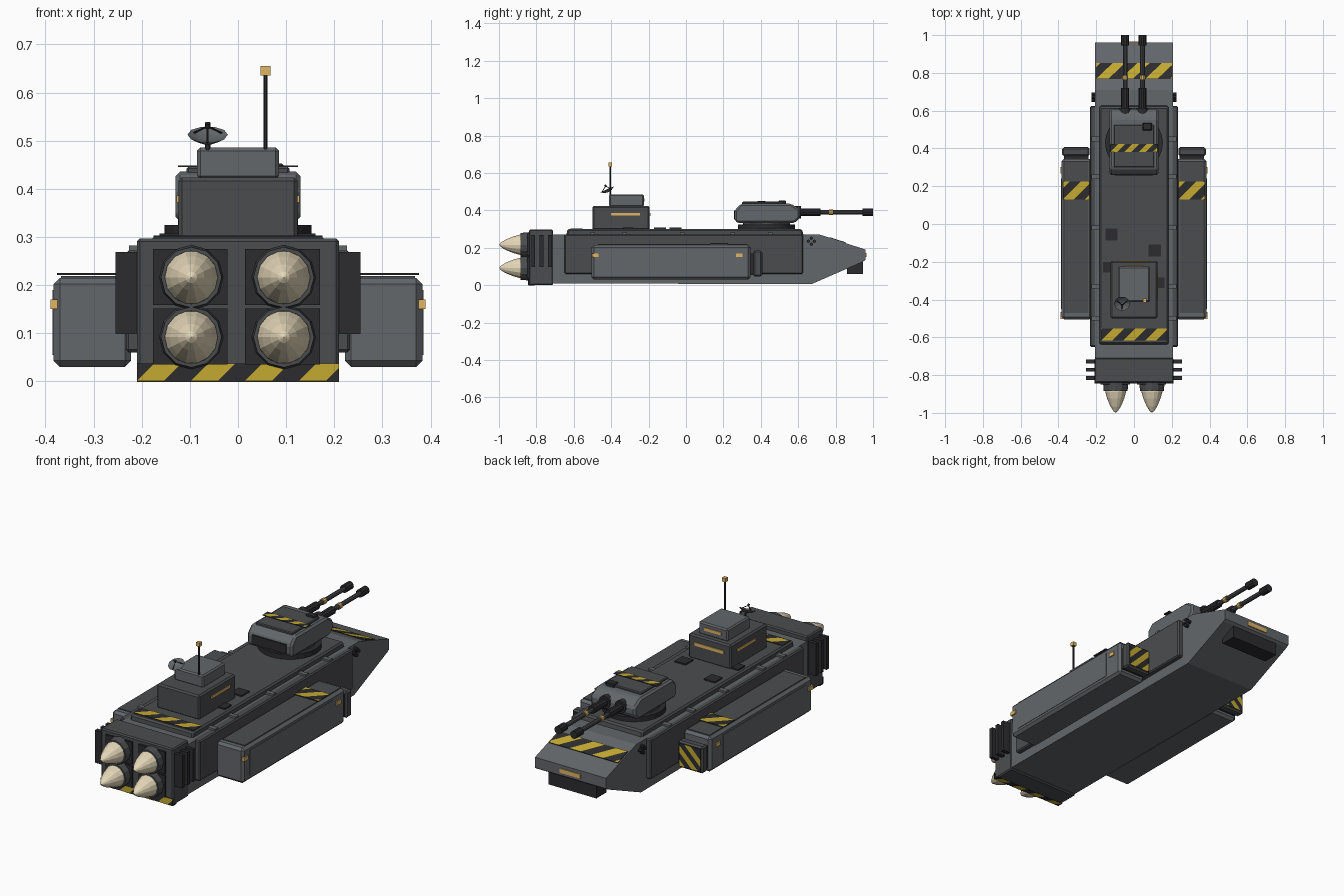
import bpy, bmesh, math
from mathutils import Matrix, Vector, Euler

if "Cube" in bpy.data.objects:
    bpy.data.objects.remove(bpy.data.objects["Cube"])

def mat(name, r, g, b):
    m = bpy.data.materials.new(name)
    m.diffuse_color = (r, g, b, 1)
    m.use_nodes = True
    m.node_tree.nodes["Principled BSDF"].inputs["Base Color"].default_value = m.diffuse_color
    return m

HULL = mat("hull_grey", 0.125, 0.135, 0.145)
DARK = mat("dark_grey", 0.07, 0.073, 0.078)
BLACK = mat("black", 0.025, 0.025, 0.028)
YELLOW = mat("hazard_yellow", 0.55, 0.40, 0.03)
GOLD = mat("lamp_gold", 0.75, 0.46, 0.13)
CREAM = mat("engine_cream", 0.78, 0.68, 0.48)

def finish(name, bm, m, bevel=0):
    bmesh.ops.recalc_face_normals(bm, faces=bm.faces)
    me = bpy.data.meshes.new(name)
    bm.to_mesh(me)
    bm.free()
    ob = bpy.data.objects.new(name, me)
    bpy.context.collection.objects.link(ob)
    me.materials.append(m)
    if bevel:
        b = ob.modifiers.new("bevel", 'BEVEL')
        b.width, b.segments = bevel, 1
    return ob

def box(name, x, y, z, m, bevel=0):
    """Box from (min, max) ranges."""
    bm = bmesh.new()
    bmesh.ops.create_cube(bm, size=1)
    for v in bm.verts:
        v.co = Vector((a[0] + (a[1] - a[0]) * (c + 0.5) for a, c in zip((x, y, z), v.co)))
    return finish(name, bm, m, bevel)

def extrude_x(name, pts, hw, m, bevel=0):
    """Side profile (y, z) extruded over the width."""
    bm = bmesh.new()
    f = bm.faces.new([bm.verts.new((-hw, y, z)) for y, z in pts])
    r = bmesh.ops.extrude_face_region(bm, geom=[f])
    for v in r['geom']:
        if isinstance(v, bmesh.types.BMVert):
            v.co.x = hw
    return finish(name, bm, m, bevel)

def lathe(name, pts, loc, m, n=12, rot=(0, 0, 0)):
    """Revolve (radius, height) around local z, then place."""
    bm = bmesh.new()
    vs = [bm.verts.new((r, 0, h)) for r, h in pts]
    es = [bm.edges.new(p) for p in zip(vs, vs[1:])]
    bmesh.ops.spin(bm, geom=vs + es, cent=(0, 0, 0), axis=(0, 0, 1), angle=2 * math.pi, steps=n)
    bmesh.ops.remove_doubles(bm, verts=bm.verts, dist=1e-5)
    bm.transform(Matrix.Translation(loc) @ Euler(rot).to_matrix().to_4x4())
    return finish(name, bm, m)

def rod(name, r, h0, h1, loc, m, n=10, rot=(0, 0, 0)):
    return lathe(name, [(0, h0), (r, h0), (r, h1), (0, h1)], loc, m, n, rot)

def stripes(name, w, h, pitch, loc, rot=(0, 0, 0), slant=1.0):
    """Dark plate with slanted yellow bars."""
    M = Matrix.Translation(loc) @ Euler(rot).to_matrix().to_4x4()
    bm = bmesh.new()
    bmesh.ops.create_cube(bm, size=1, matrix=Matrix.Diagonal((w, h, 0.004, 1)))
    bm.transform(M)
    finish(name + "_plate", bm, BLACK)
    bm = bmesh.new()
    for i in range(-2, int(w / pitch) + 2):
        u, s, p = -w / 2 + i * pitch, h * slant, pitch * 0.5
        bm.faces.new([bm.verts.new((a, b, 0.003)) for a, b in
                      ((u, -h/2), (u + p, -h/2), (u + p + s, h/2), (u + s, h/2))])
    for sg in (-1, 1):
        bmesh.ops.bisect_plane(bm, geom=bm.verts[:] + bm.edges[:] + bm.faces[:],
                               plane_co=(sg * w / 2, 0, 0), plane_no=(sg, 0, 0), clear_outer=True)
    bm.transform(M)
    finish(name + "_bars", bm, YELLOW)

def mx(s, a, b):
    return tuple(sorted((s * a, s * b)))

R = math.pi / 2

# Hull with wedge nose, deck and chin
extrude_x("hull", [(-0.73, 0.01), (0.67, 0.005), (0.945, 0.125), (0.96, 0.135), (0.96, 0.19),
                   (0.71, 0.272), (-0.73, 0.272)], 0.207, HULL)
extrude_x("deck", [(-0.64, 0.26), (0.63, 0.26), (0.62, 0.30), (-0.635, 0.30)], 0.183, DARK, 0.008)
box("chin_box", (-0.14, 0.14), (0.86, 0.945), (0.06, 0.135), BLACK)
box("nose_lamp", (-0.06, 0.06), (0.955, 0.965), (0.15, 0.172), GOLD)
stripes("nose_stripes", 0.40, 0.088, 0.13, (0, 0.81, 0.241), (-0.317, 0, 0))
stripes("deck_stripes", 0.35, 0.065, 0.117, (0, -0.585, 0.301))
for x, y, s in ((-0.12, -0.055, 0.032), (0.11, -0.14, 0.032), (-0.135, -0.23, 0.028), (0.133, -0.31, 0.028)):
    box("deck_hatch", (x - s, x + s), (y - s, y + s), (0.295, 0.307), BLACK)

for s in (-1, 1):
    # Side armour, ribs and bow thruster
    box("side_armour", mx(s, 0.19, 0.233), (-0.65, 0.625), (0.06, 0.272), DARK, 0.006)
    for y in (-0.5, -0.33, -0.02, 0.25, 0.45):
        box("side_rib", mx(s, 0.18, 0.226), (y - 0.012, y + 0.012), (0.265, 0.282), HULL)
    for a in range(4):
        c, d = 0.016 * math.cos(a * R), 0.016 * math.sin(a * R)
        rod("thruster_nozzle", 0.009, -0.01, 0.018, (s * 0.208, 0.67 + c, 0.235 + d), BLACK, 8, (0, s * R, 0))
    # Side pods with front caps, stripes and lamps
    box("pod", mx(s, 0.222, 0.383), (-0.505, 0.345), (0.03, 0.215), HULL, 0.013)
    box("pod_top_panel", mx(s, 0.24, 0.368), (-0.47, 0.33), (0.21, 0.219), DARK)
    box("pod_side_panel", mx(s, 0.37, 0.3855), (-0.45, 0.24), (0.055, 0.19), HULL)
    box("pod_neck", mx(s, 0.24, 0.37), (0.34, 0.37), (0.055, 0.17), BLACK)
    box("pod_cap", mx(s, 0.235, 0.38), (0.36, 0.405), (0.045, 0.185), DARK, 0.008)
    stripes("pod_cap_stripes", 0.125, 0.12, 0.075, (s * 0.307, 0.406, 0.115), (R, 0, math.pi), s)
    stripes("pod_stripes", 0.14, 0.095, 0.117, (s * 0.306, 0.178, 0.223))
    for y in (-0.485, 0.285):
        box("pod_lamp", mx(s, 0.375, 0.389), (y - 0.018, y + 0.018), (0.15, 0.17), GOLD)
    # Cooling fins
    for y in (-0.725, -0.769, -0.813):
        box("cooling_fin", mx(s, 0.19, 0.254), (y - 0.013, y + 0.007), (0.098, 0.269), BLACK)

# Engine block, four nozzles
box("engine_block", (-0.21, 0.21), (-0.84, -0.71), (0.0, 0.297), DARK, 0.006)
stripes("engine_stripes", 0.42, 0.036, 0.112, (0, -0.842, 0.019), (R, 0, 0))
stripes("engine_under_stripes", 0.42, 0.03, 0.112, (0, -0.826, 0.001), (math.pi, 0, 0))
for x in (-0.097, 0.095):
    for z in (0.092, 0.216):
        box("engine_plate", (x - 0.08, x + 0.075), (-0.849, -0.83), (z - 0.057, z + 0.059), BLACK)
        lathe("engine_collar", [(0.055, 0.0), (0.067, 0.0), (0.063, 0.045), (0.055, 0.045), (0.055, 0.0)],
              (x, -0.84, z), DARK, 12, (R, 0, 0))
        lathe("engine_cone", [(0, 0.02), (0.056, 0.02), (0.055, 0.05), (0.045, 0.085),
                              (0.028, 0.125), (0.012, 0.15), (0, 0.159)], (x, -0.84, z), CREAM, 14, (R, 0, 0))

# Command tower
box("tower_base", (-0.124, 0.124), (-0.5, -0.195), (0.295, 0.424), DARK, 0.008)
box("tower_top", (-0.085, 0.085), (-0.412, -0.225), (0.42, 0.486), HULL, 0.007)
for s in (-1, 1):
    box("tower_side_lamp", mx(s, 0.12, 0.128), (-0.40, -0.245), (0.372, 0.386), GOLD)
box("tower_rear_lamp", (-0.085, 0.085), (-0.2, -0.191), (0.37, 0.387), GOLD)
box("bridge_lamp", (-0.05, 0.05), (-0.23, -0.221), (0.447, 0.463), GOLD)

# Mast and dish
rod("mast", 0.0045, 0.48, 0.64, (0.057, -0.405, 0), BLACK, 6)
box("mast_lamp", (0.047, 0.067), (-0.415, -0.395), (0.635, 0.655), GOLD)
D, T = (-0.063, -0.415, 0.497), (0.42, 0, 0)
rod("dish_post", 0.006, 0.475, 0.50, (-0.063, -0.405, 0), BLACK, 6)
lathe("dish", [(0, 0), (0.022, 0.004), (0.042, 0.017), (0.022, 0.008), (0, 0.004)], D, HULL, 10, T)
rod("dish_feed", 0.006, 0.032, 0.044, D, BLACK, 6, T)
tilt = Euler(T).to_matrix()
for i in range(3):
    a = i * 2.094 + 0.5
    p = Vector((0.034 * math.cos(a), 0.034 * math.sin(a), 0.013))
    d = tilt @ (Vector((0, 0, 0.036)) - p)
    rod("dish_strut", 0.002, 0, d.length, Vector(D) + tilt @ p, BLACK, 4, d.to_track_quat('Z', 'Y').to_euler())

# Gun turret
rod("turret_ring", 0.153, 0.295, 0.325, (0, 0.43, 0), BLACK, 24)
rod("turret_neck", 0.125, 0.32, 0.34, (0, 0.43, 0), DARK, 24)
extrude_x("turret", [(0.26, 0.345), (0.26, 0.40), (0.295, 0.436), (0.56, 0.436), (0.61, 0.405),
                     (0.61, 0.36), (0.58, 0.332), (0.275, 0.332)], 0.13, HULL, 0.018)
box("turret_rear_panel", (-0.1, 0.1), (0.256, 0.275), (0.35, 0.398), BLACK)
box("turret_roof", (-0.107, 0.107), (0.30, 0.525), (0.43, 0.446), DARK, 0.004)
stripes("turret_stripes", 0.25, 0.042, 0.075, (0, 0.403, 0.447))
box("turret_sight", (0.045, 0.095), (0.495, 0.535), (0.43, 0.453), BLACK, 0.004)

# Twin barrels
for x in (-0.047, 0.045):
    L, Q = (x, 0, 0.39), (-R, 0, 0)
    rod("gun_mantlet", 0.033, 0.58, 0.615, L, BLACK, 12, Q)
    rod("gun_sleeve", 0.021, 0.61, 0.72, L, BLACK, 10, Q)
    rod("gun_barrel", 0.012, 0.6, 0.98, L, DARK, 10, Q)
    rod("gun_band", 0.016, 0.765, 0.785, L, GOLD, 10, Q)
    rod("gun_muzzle", 0.021, 0.945, 1.0, L, BLACK, 10, Q)
